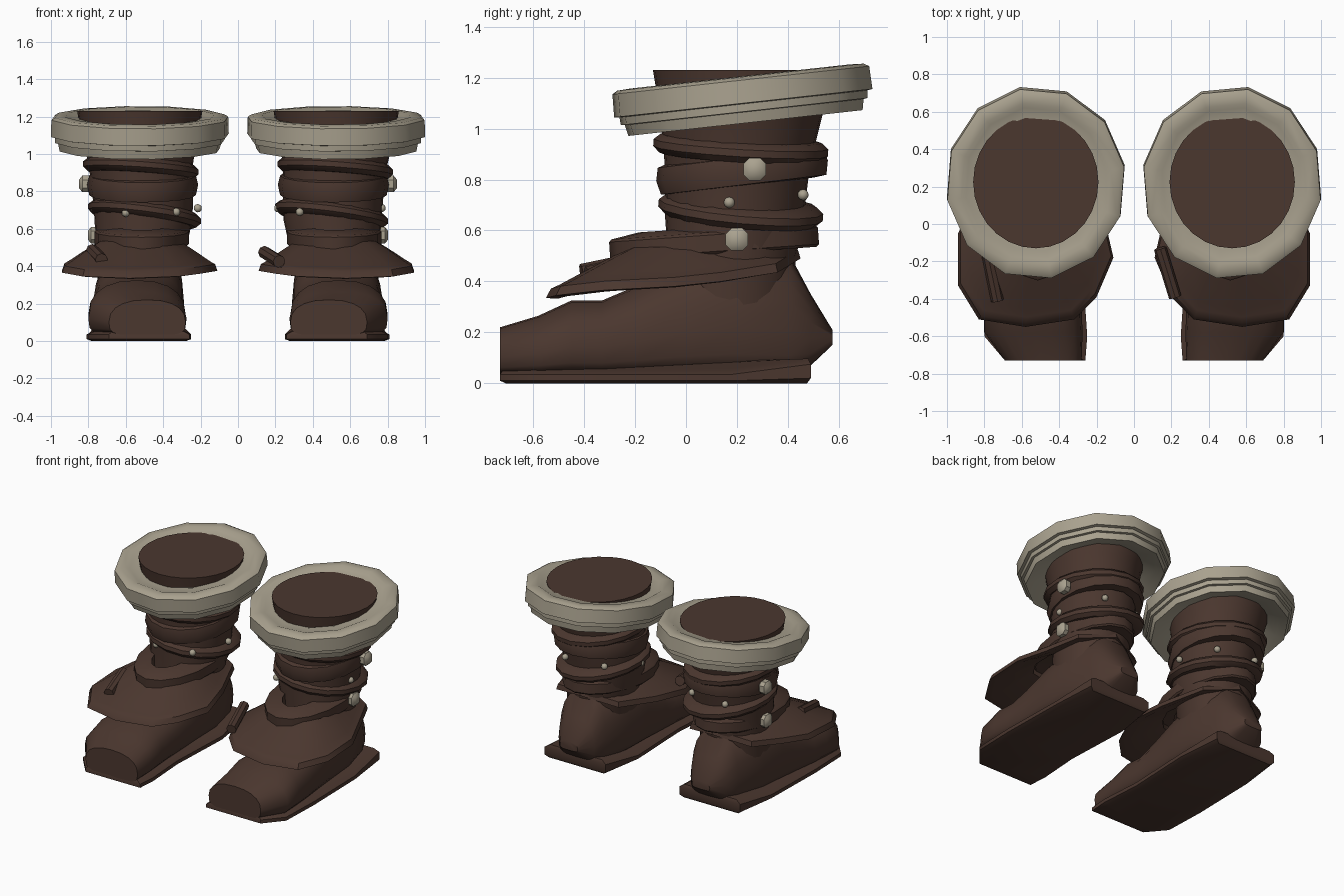
import bpy, bmesh, math
from mathutils import Vector, Matrix

if "Cube" in bpy.data.objects:
    bpy.data.objects.remove(bpy.data.objects["Cube"])


def material(name, col):
    m = bpy.data.materials.new(name)
    m.diffuse_color = (*col, 1)
    m.use_nodes = True
    m.node_tree.nodes["Principled BSDF"].inputs["Base Color"].default_value = m.diffuse_color
    return m


LEATHER = material("brown leather", (0.070, 0.038, 0.028))
FUR = material("pale fur", (0.40, 0.36, 0.275))


def finish(name, bm, mat, s):
    """Mirror to the chosen side, fix normals and link."""
    bmesh.ops.scale(bm, vec=(s, 1, 1), verts=bm.verts)
    bmesh.ops.recalc_face_normals(bm, faces=bm.faces)
    me = bpy.data.meshes.new(name)
    bm.to_mesh(me)
    bm.free()
    me.materials.append(mat)
    ob = bpy.data.objects.new(name, me)
    bpy.context.collection.objects.link(ob)
    return ob


def loft(name, rings, mat, s, closed=False):
    """Skin a list of equal-length rings; cap the ends or close the loop."""
    bm = bmesh.new()
    vs = [[bm.verts.new(p) for p in r] for r in rings]
    n = len(vs[0])
    pairs = list(zip(vs, vs[1:])) + ([(vs[-1], vs[0])] if closed else [])
    for a, b in pairs:
        for i in range(n):
            j = (i + 1) % n
            bm.faces.new((a[i], a[j], b[j], b[i]))
    if not closed:
        bm.faces.new(vs[0])
        bm.faces.new(vs[-1])
    return finish(name, bm, mat, s)


def oval(cx, cy, rx, ry, z, n, start=0.0, kx=0.0, ky=0.0):
    """Oval ring around z, sloped by kx and ky."""
    pts = []
    for i in range(n):
        a = math.radians(start) + 2 * math.pi * i / n
        x, y = rx * math.cos(a), ry * math.sin(a)
        pts.append((cx + x, cy + y, z + kx * x + ky * y))
    return pts


def hoop(name, s, cx, cy, rx, ry, z, profile, kx, ky, mat, n=16, start=0):
    """Sloped ring with a closed profile of (radius offset, height)."""
    rings = [oval(cx, cy - ky * h, rx + d, ry + d, z + h, n, start, kx, ky)
             for d, h in profile]
    return loft(name, rings, mat, s, closed=True)


def section(y, x0, x1, top, low, n=20):
    """Rounded foot section across x at depth y."""
    pts = []
    for i in range(n):
        a = 2 * math.pi * i / n
        c, d = math.cos(a), math.sin(a)
        e = 0.86 if d > 0 else 0.5
        mid = low + (top - low) * 0.38
        h = top - mid if d > 0 else mid - low
        pts.append(((x0 + x1) / 2 + (x1 - x0) / 2 * math.copysign(abs(c) ** e, c), y,
                    mid + h * math.copysign(abs(d) ** e, d)))
    return pts


def stud(name, s, loc, r, big=False):
    bm = bmesh.new()
    if big:
        bmesh.ops.create_cube(bm, size=2 * r)
        bmesh.ops.bevel(bm, geom=bm.edges[:], offset=r * 0.5, segments=1, affect='EDGES')
        bmesh.ops.scale(bm, vec=(0.8, 1, 1), verts=bm.verts)
    else:
        bmesh.ops.create_icosphere(bm, subdivisions=2, radius=r)
    bmesh.ops.translate(bm, vec=loc, verts=bm.verts)
    finish(name, bm, FUR, s)


def roll(name, a, b, r):
    """Short rolled leather strip between two points."""
    a, b = Vector(a), Vector(b)
    bm = bmesh.new()
    bmesh.ops.create_cone(bm, cap_ends=True, segments=8, radius1=r, radius2=r, depth=(b - a).length)
    q = (b - a).to_track_quat('Z', 'Y').to_matrix().to_4x4()
    bmesh.ops.transform(bm, matrix=Matrix.Translation((a + b) / 2) @ q, verts=bm.verts)
    finish(name, bm, LEATHER, 1)


ROPE = [(-0.05, -0.042), (0.0, -0.038), (0.026, -0.014), (0.026, 0.014), (0.0, 0.036), (-0.05, 0.045)]
BAND = [(-0.05, -0.06), (0.0, -0.055), (0.012, 0.0), (0.0, 0.05), (-0.05, 0.065)]

for s, side in ((1, "right"), (-1, "left")):
    # Sole: flat outline, thin at the rim and rising at the heel
    outline = [(0.26, -0.73), (0.69, -0.73), (0.80, -0.60), (0.81, -0.30), (0.80, 0.18),
               (0.77, 0.49), (0.29, 0.49), (0.25, 0.18), (0.27, -0.30), (0.25, -0.6)]
    lower = [(x, y, 0.02 if y > 0.4 else 0.01) for x, y in outline]
    base = [(0.525 + (x - 0.525) * 0.9, y * 0.97, 0.0) for x, y in outline]
    upper = [(x, y, 0.075 if y > 0.4 else 0.035) for x, y in outline]
    lid = [(0.525 + (x - 0.525) * 0.85, y * 0.98, z + 0.022) for x, y, z in upper]
    loft(side + " sole", [base, lower, upper, lid], LEATHER, s)

    # Foot: sections from toe to heel
    loft(side + " foot", [section(*f) for f in (
        (-0.73, 0.28, 0.69, 0.22, 0.03), (-0.58, 0.275, 0.80, 0.265, 0.03),
        (-0.45, 0.28, 0.80, 0.325, 0.03), (-0.33, 0.29, 0.79, 0.325, 0.03),
        (-0.2, 0.29, 0.78, 0.38, 0.03), (0.0, 0.29, 0.77, 0.48, 0.03),
        (0.2, 0.29, 0.76, 0.53, 0.03), (0.41, 0.34, 0.70, 0.50, 0.03),
        (0.49, 0.38, 0.66, 0.35, 0.07), (0.575, 0.45, 0.59, 0.21, 0.15))], LEATHER, s)

    # Shaft with flat closed top
    loft(side + " shaft", [oval(cx, cy, rx, ry, z, 28) for z, cx, cy, rx, ry in (
        (0.30, 0.53, 0.17, 0.22, 0.25), (0.48, 0.52, 0.18, 0.24, 0.25),
        (0.65, 0.505, 0.19, 0.262, 0.272), (0.80, 0.51, 0.20, 0.27, 0.28),
        (0.95, 0.52, 0.21, 0.28, 0.30), (1.05, 0.525, 0.215, 0.30, 0.32),
        (1.17, 0.525, 0.225, 0.325, 0.345), (1.23, 0.525, 0.225, 0.335, 0.355))], LEATHER, s)

    # Fur cuff: stepped ring sloping up to the back, filled to the shaft top
    hoop(side + " cuff", s, 0.525, 0.225, 0.48, 0.512, 1.10,
         [(-0.20, 0.075), (-0.15, 0.093), (-0.10, 0.092), (-0.075, 0.105), (-0.02, 0.102),
          (0, 0.09), (0.003, 0.0), (-0.018, -0.003), (-0.02, -0.033), (-0.036, -0.035),
          (-0.045, -0.078), (-0.10, -0.06), (-0.19, -0.02)], 0, 0.11, FUR, n=12, start=20)

    # Wide flap with a raised hem, spreading over the instep
    rim = [(0.77, 0.36, 0.435), (0.86, 0.14, 0.40), (0.94, -0.05, 0.38), (0.94, -0.33, 0.365),
           (0.83, -0.51, 0.345), (0.58, -0.55, 0.335), (0.32, -0.51, 0.345), (0.20, -0.39, 0.36),
           (0.11, -0.18, 0.375), (0.17, 0.08, 0.40), (0.28, 0.36, 0.435), (0.52, 0.45, 0.49)]

    def inset(k, dz, lift):
        return [(0.525 + (x - 0.525) * k, 0.1 + (y - 0.1) * k, z * (1 - lift) + 0.53 * lift + dz)
                for x, y, z in rim]
    loft(side + " flap", [inset(0.5, -0.02, 0.7), inset(0.93, -0.003, 0.0), inset(1, 0, 0),
                          inset(0.97, 0.033, 0.02), inset(0.92, 0.032, 0.1), inset(0.85, 0.033, 0.22),
                          inset(0.66, 0.035, 0.55), inset(0.5, 0.03, 0.85)], LEATHER, s, closed=True)

    # Lower collar strap reaching forward over the flap
    hoop(side + " collar strap", s, 0.515, 0.11, 0.252, 0.41, 0.553,
         [(-0.12, -0.04), (-0.01, -0.045), (0, -0.035), (0, 0.03), (-0.01, 0.04), (-0.12, 0.06)],
         0, 0.07, LEATHER)
    # Upper wraps: two ropes and a band between them
    hoop(side + " lower rope", s, 0.5, 0.215, 0.275, 0.297, 0.68, ROPE, -0.13 * s, -0.09, LEATHER)
    hoop(side + " middle band", s, 0.51, 0.22, 0.285, 0.325, 0.835, BAND, 0, 0.12, LEATHER)
    hoop(side + " upper rope", s, 0.52, 0.215, 0.282, 0.317, 0.925, ROPE, -0.07 * s, -0.06, LEATHER)

    # Studs
    stud(side + " upper large stud", s, (0.815, 0.27, 0.84), 0.044, True)
    stud(side + " lower large stud", s, (0.768, 0.20, 0.565), 0.044, True)
    for i, loc in enumerate(((0.768, 0.17, 0.71), (0.215, 0.2, 0.71), (0.60, -0.063, 0.685),
                             (0.33, -0.04, 0.69), (0.345, 0.425, 0.735), (0.63, 0.46, 0.74))):
        stud(f"{side} small stud {i + 1}", s, loc, 0.022)

# Rolled strips lying on the flaps
roll("right flap roll", (0.14, -0.13, 0.475), (0.22, -0.39, 0.425), 0.034)
roll("left flap roll", (-0.78, -0.17, 0.485), (-0.73, -0.41, 0.435), 0.034)

for ob in bpy.data.objects:
    ob.select_set(True)
    bpy.context.view_layer.objects.active = ob
bpy.ops.object.shade_smooth_by_angle(angle=math.radians(40))
